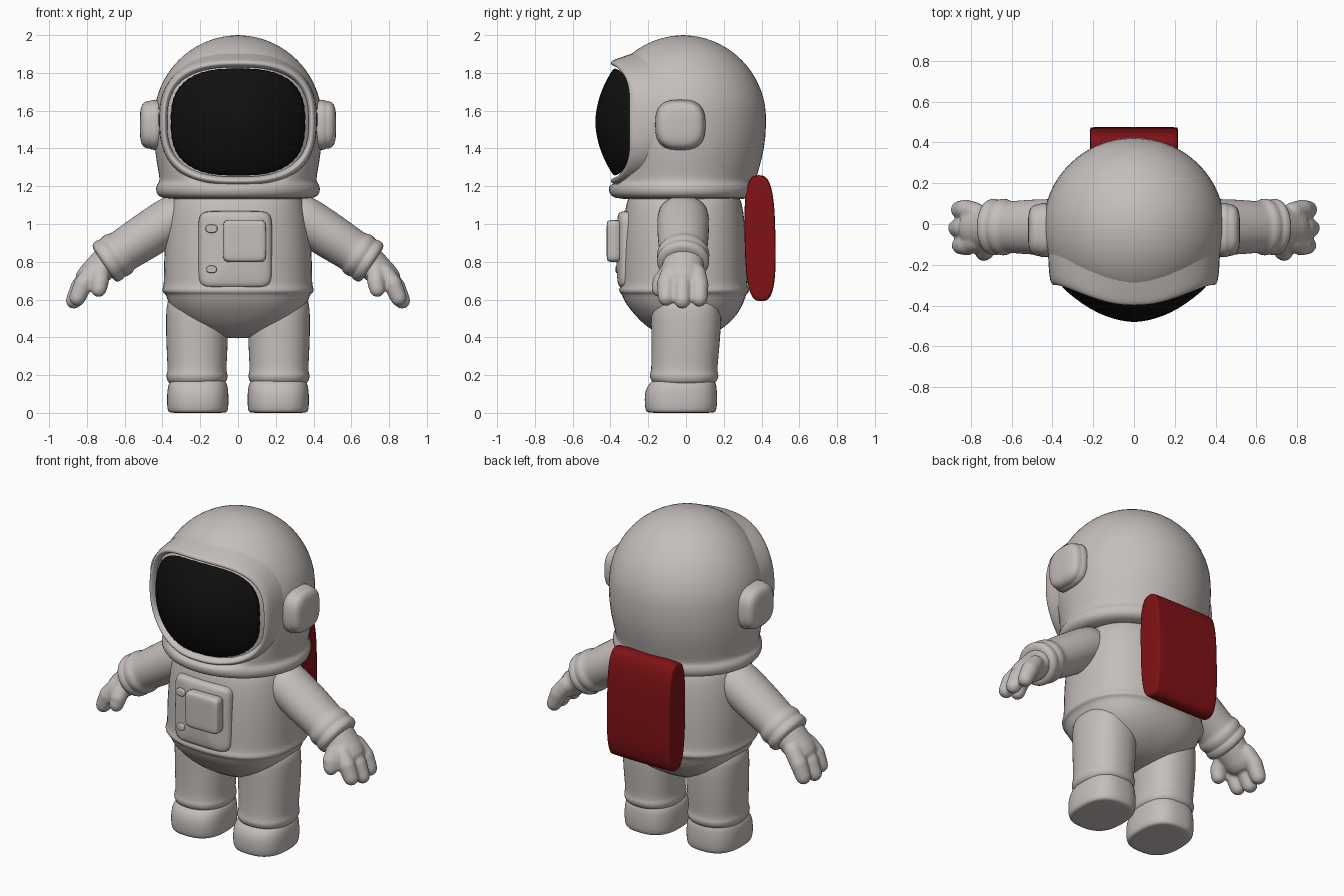
import bpy, bmesh, math
from mathutils import Vector

if "Cube" in bpy.data.objects:
    bpy.data.objects.remove(bpy.data.objects["Cube"])


def material(name, rgb, rough):
    m = bpy.data.materials.new(name)
    m.use_nodes = True
    m.diffuse_color = (*rgb, 1)
    bsdf = m.node_tree.nodes["Principled BSDF"]
    bsdf.inputs["Base Color"].default_value = (*rgb, 1)
    bsdf.inputs["Roughness"].default_value = rough
    return m


suit = material("warm_grey_suit", (0.56, 0.52, 0.50), 0.6)
black = material("black_visor", (0.005, 0.005, 0.005), 0.4)
red = material("dark_red", (0.22, 0.006, 0.008), 0.6)


def oval(rx, ry, n=2.0, count=32):
    """Superellipse outline; n above 2 makes it squarer."""
    pts = []
    for i in range(count):
        a = math.tau * (i + 0.5) / count
        c, s = math.cos(a), math.sin(a)
        pts.append((math.copysign(abs(c) ** (2 / n), c) * rx,
                    math.copysign(abs(s) ** (2 / n), s) * ry))
    return pts


def add_loft(bm, rings):
    loops = [[bm.verts.new(p) for p in ring] for ring in rings]
    for a, b in zip(loops, loops[1:]):
        for i in range(len(a)):
            j = (i + 1) % len(a)
            bm.faces.new((a[i], a[j], b[j], b[i]))
    bm.faces.new(loops[0])
    bm.faces.new(loops[-1])


def finish(name, bm, mat, subsurf=1):
    bmesh.ops.recalc_face_normals(bm, faces=bm.faces)
    me = bpy.data.meshes.new(name)
    bm.to_mesh(me)
    bm.free()
    me.materials.append(mat)
    ob = bpy.data.objects.new(name, me)
    bpy.context.collection.objects.link(ob)
    me.shade_smooth()
    if subsurf:
        ob.modifiers.new("smooth_surface", "SUBSURF").levels = subsurf
        ob.modifiers["smooth_surface"].render_levels = subsurf
    return ob


def loft(name, rings, mat, subsurf=1):
    bm = bmesh.new()
    add_loft(bm, rings)
    return finish(name, bm, mat, subsurf)


def upright(cx, levels, n):
    """Horizontal rings from (z, rx, ry, cy)."""
    return [[Vector((cx + x, cy + y, z)) for x, y in oval(rx, ry, n)]
            for z, rx, ry, cy in levels]


def tube(path, k=1.0, round_ends=True):
    """Rings across a path of (x, y, z, radius); k widens along y."""
    pts = [(Vector(p[:3]), p[3]) for p in path]
    if round_ends:
        for _ in range(2):
            (p, r), q = pts[-1], pts[-2][0]
            d = (p - q).normalized()
            pts += [(p + d * r * f, r * g) for f, g in
                    ((0.5, 0.87), (0.85, 0.53), (0.98, 0.2))]
            pts.reverse()
    rings = []
    for i, (p, r) in enumerate(pts):
        t = (pts[min(i + 1, len(pts) - 1)][0] - pts[max(i - 1, 0)][0]).normalized()
        u = t.cross(Vector((0, 1, 0))).normalized()
        v = u.cross(t)
        rings.append([p + u * a + v * b for a, b in oval(r, r * k, 2, 24)])
    return rings


def mirror(rings, side):
    return [[Vector((p.x * side, p.y, p.z)) for p in ring] for ring in rings]


PAD = ((1, 0), (1, 0.7), (0.97, 0.9), (0.9, 1), (0.5, 1), (0.05, 1))


def pad(name, centre, a, b, depth, n, bend=0.0, mat=suit):
    """Soft-edged raised plate facing the front."""
    cx, cy, cz = centre
    rings = [[Vector((cx + x, cy - depth * d + bend * (cx + x) ** 2, cz + z))
              for x, z in oval(a * s, b * s, n)] for s, d in PAD]
    return loft(name, rings, mat)


# Helmet: dome flowing into a rolled neck collar
VZ = 1.54


def visor_y(x, z, front=-0.48):
    return front + 1.35 * x * x + 1.15 * (z - VZ) ** 2


levels = []
for deg in (89, 82, 74, 65, 55, 45, 35, 25, 15, 5):
    a = math.radians(deg)
    levels.append((1.55 + 0.45 * math.sin(a), 0.45 * math.cos(a), 0.445 * math.cos(a), -0.015))
levels += [(1.45, 0.449, 0.44, -0.015), (1.35, 0.437, 0.42, -0.015), (1.26, 0.42, 0.395, -0.015),
           (1.225, 0.417, 0.385, -0.015), (1.212, 0.43, 0.392, -0.015), (1.19, 0.438, 0.397, -0.015),
           (1.16, 0.434, 0.393, -0.015), (1.135, 0.41, 0.37, -0.015), (1.13, 0.3, 0.28, -0.015)]
rings = upright(0, levels, 2)
for p in (p for ring in rings for p in ring):
    if p.y < 0 and (abs(p.x) / 0.4) ** 2.8 + (abs(p.z - VZ) / 0.32) ** 2.8 < 1:
        p.y = max(p.y, visor_y(p.x, p.z, -0.44))
loft("helmet", rings, suit)

# Visor glass and the raised frame around it
loft("visor", [[Vector((x, visor_y(x, VZ + z), VZ + z)) for x, z in oval(0.39 * s, 0.31 * s, 2.7, 48)]
               for s in (1.0, 0.9, 0.75, 0.55, 0.35, 0.15, 0.03)], black)

frame = []
for a, b, shift in ((0.375, 0.29, 0.03), (0.384, 0.3, -0.005), (0.394, 0.312, -0.022),
                    (0.408, 0.326, -0.022), (0.416, 0.336, 0.0)):
    frame.append([Vector((x, visor_y(x * 0.97, VZ + z * 0.93) + shift, VZ + z))
                  for x, z in oval(a, b, 2.7, 48)])
hub = Vector((0, -0.015, 1.55))
for back, radius in ((0.1, 0.449), (0.17, 0.43)):
    frame.append([hub + (p + Vector((0, back, 0)) - hub).normalized() * radius for p in frame[4]])
bm = bmesh.new()
add_loft(bm, frame)
bmesh.ops.delete(bm, geom=[f for f in bm.faces if len(f.verts) > 4], context="FACES_ONLY")
finish("visor_frame", bm, suit)

# Ear pods
for side, word in ((1, "left"), (-1, "right")):
    rings = [[Vector((side * x, -0.03 + y * s, 1.525 + z * s)) for y, z in oval(0.135, 0.135, 2.8)]
             for x, s in ((0.38, 1), (0.455, 1), (0.463, 0.94), (0.47, 0.94), (0.49, 0.92),
                          (0.508, 0.82), (0.517, 0.6), (0.52, 0.3), (0.52, 0.04))]
    loft(word + "_ear_pod", rings, suit)

# Torso with jacket hem over rounded hips
loft("torso", upright(0, [
    (0.395, 0.04, 0.04, 0), (0.40, 0.12, 0.11, 0), (0.45, 0.25, 0.205, 0), (0.52, 0.335, 0.275, 0),
    (0.59, 0.375, 0.32, -0.01), (0.63, 0.383, 0.33, -0.01), (0.634, 0.398, 0.342, -0.01),
    (0.65, 0.405, 0.348, -0.01), (0.668, 0.398, 0.34, -0.01), (0.685, 0.394, 0.335, -0.01),
    (0.8, 0.394, 0.335, -0.01), (0.95, 0.385, 0.328, -0.01), (1.08, 0.365, 0.315, -0.01),
    (1.15, 0.34, 0.295, -0.01), (1.19, 0.3, 0.26, -0.01)], 2.4), suit)

# Chest plate, control box and buttons
pad("chest_plate", (-0.015, -0.26, 0.865), 0.197, 0.205, 0.11, 8, 0.8)
pad("control_box", (0.035, -0.32, 0.91), 0.116, 0.113, 0.1, 8)
pad("upper_button", (-0.14, -0.33, 0.975), 0.032, 0.022, 0.042, 2.5)
pad("lower_button", (-0.14, -0.33, 0.76), 0.028, 0.02, 0.042, 2.5)

# Backpack
rings = [[Vector((x, 0.392 + y * s - 0.02 * z, 0.925 + z * s)) for y, z in oval(0.082, 0.335, 3)]
         for x, s in ((-0.215, 0.05), (-0.215, 0.5), (-0.215, 0.95), (-0.212, 0.985), (-0.2, 1),
                      (0.2, 1), (0.212, 0.985), (0.215, 0.95), (0.215, 0.5), (0.215, 0.05))]
loft("backpack", rings, red)

for side, word in ((1, "left"), (-1, "right")):
    # Leg with a cuff above the boot
    loft(word + "_leg", upright(side * 0.217, [
        (0.14, 0.14, 0.15, -0.01), (0.17, 0.158, 0.175, -0.01), (0.19, 0.163, 0.183, -0.01),
        (0.208, 0.162, 0.182, -0.01), (0.22, 0.155, 0.175, -0.01), (0.3, 0.16, 0.178, -0.005),
        (0.42, 0.165, 0.184, 0), (0.55, 0.165, 0.188, 0), (0.64, 0.155, 0.18, 0)], 2.3), suit)
    # Boot with a flat sole
    loft(word + "_boot", upright(side * 0.213, [
        (0, 0.03, 0.03, -0.027), (0, 0.14, 0.165, -0.027), (0.003, 0.155, 0.182, -0.027),
        (0.02, 0.162, 0.19, -0.027), (0.07, 0.164, 0.194, -0.027), (0.12, 0.162, 0.19, -0.026),
        (0.155, 0.155, 0.178, -0.018), (0.178, 0.14, 0.16, -0.01), (0.185, 0.1, 0.12, -0.01)], 2.6), suit)
    # Arm with rolled cuff
    arm = [(0.26, 1.085, 0.12), (0.36, 1.02, 0.124), (0.48, 0.941, 0.123), (0.58, 0.876, 0.116),
           (0.612, 0.855, 0.113), (0.622, 0.848, 0.122), (0.642, 0.835, 0.127), (0.66, 0.823, 0.121),
           (0.667, 0.819, 0.118), (0.675, 0.813, 0.124), (0.695, 0.8, 0.126), (0.712, 0.789, 0.116),
           (0.715, 0.787, 0.08)]
    loft(word + "_arm", mirror(tube([(x, -0.015, z, r) for x, z, r in arm], 1.12, False), side), suit)
    # Hand: palm, three fingers and a thumb blended together
    bm = bmesh.new()
    add_loft(bm, mirror(tube([(0.7, -0.015, 0.795, 0.085), (0.785, -0.02, 0.715, 0.075)], 1.3), side))
    for y, x, z in ((0.07, 0.855, 0.605), (-0.02, 0.868, 0.595), (-0.105, 0.85, 0.61)):
        add_loft(bm, mirror(tube([(0.775, y * 0.8, 0.74, 0.05), (x - 0.03, y, z + 0.07, 0.05),
                                  (x, y, z, 0.044)]), side))
    add_loft(bm, mirror(tube([(0.73, -0.08, 0.76, 0.05), (0.73, -0.135, 0.69, 0.046),
                              (0.737, -0.14, 0.655, 0.042)]), side))
    hand = finish(word + "_hand", bm, suit, 0)
    blend = hand.modifiers.new("blend", "REMESH")
    blend.mode, blend.voxel_size, blend.use_smooth_shade = "VOXEL", 0.009, True
    soften = hand.modifiers.new("soften", "SMOOTH")
    soften.factor, soften.iterations = 0.5, 5
